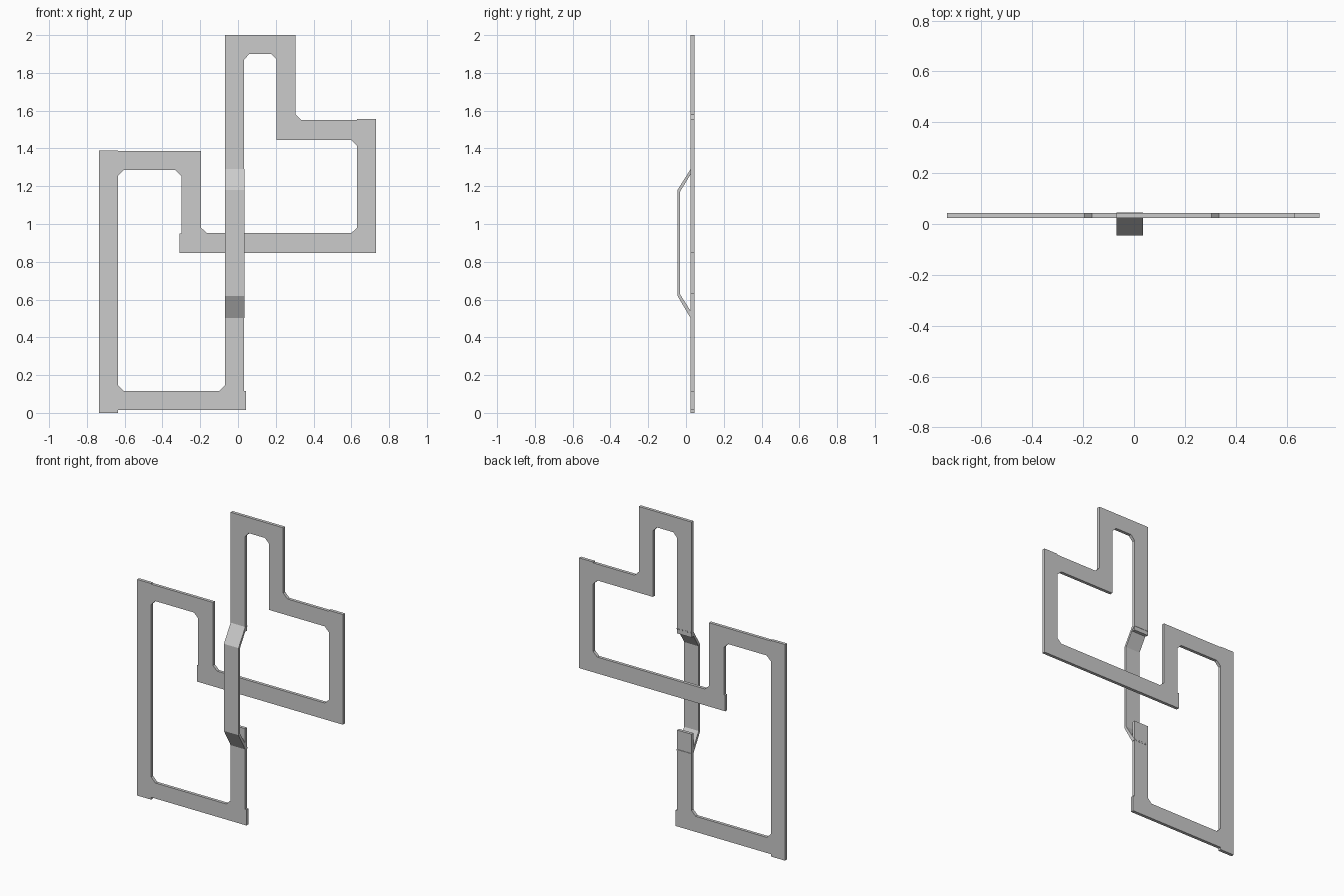
import bpy, bmesh
from mathutils import Vector


def extrude_profile(name, points, offset):
    """Make a solid from a closed flat outline pushed along an offset."""
    bm = bmesh.new()
    face = bm.faces.new([bm.verts.new(p) for p in points])
    ext = bmesh.ops.extrude_face_region(bm, geom=[face])
    moved = [g for g in ext["geom"] if isinstance(g, bmesh.types.BMVert)]
    bmesh.ops.translate(bm, verts=moved, vec=Vector(offset))
    bmesh.ops.recalc_face_normals(bm, faces=bm.faces[:])
    mesh = bpy.data.meshes.new(name)
    bm.to_mesh(mesh)
    bm.free()
    obj = bpy.data.objects.new(name, mesh)
    bpy.context.collection.objects.link(obj)
    return obj


# Flat band: one continuous open ribbon, outlined in x, z
band = [
    # inside of left loop, from the lower stub round to the crossbar
    (-0.07, 0.635), (-0.07, 0.145), (-0.10, 0.115), (-0.605, 0.115),
    (-0.635, 0.145), (-0.635, 1.255), (-0.605, 1.285), (-0.33, 1.285),
    (-0.30, 1.255), (-0.30, 0.95), (-0.31, 0.95), (-0.31, 0.847),
    # outside of right loop, up to the top
    (0.73, 0.847), (0.73, 1.556), (0.63, 1.556), (0.63, 1.55),
    (0.335, 1.55), (0.305, 1.58), (0.305, 2.0), (-0.07, 2.0), (-0.07, 1.257),
    # inside of right loop, back down to the crossbar
    (0.032, 1.257), (0.032, 1.87), (0.06, 1.9), (0.175, 1.9), (0.205, 1.87),
    (0.205, 1.445), (0.60, 1.445), (0.63, 1.415), (0.63, 0.98),
    (0.60, 0.952), (-0.165, 0.952), (-0.195, 0.98),
    # outside of left loop, back to the lower stub
    (-0.195, 1.386), (-0.635, 1.386), (-0.635, 1.39), (-0.735, 1.39),
    (-0.735, 0.0), (-0.635, 0.0), (-0.635, 0.015), (0.043, 0.015),
    (0.043, 0.117), (0.032, 0.117), (0.032, 0.635),
]
extrude_profile("looped_band", [(x, 0.024, z) for x, z in band], (0, 0.02, 0))

# Raised bridge: bent strip passing in front of the crossbar, profile in y, z
bridge = [
    (0.024, 1.29), (-0.045, 1.18), (-0.045, 0.62), (0.024, 0.502),
    (0.045, 0.502), (0.045, 0.51), (0.024, 0.54),
    (-0.031, 0.627), (-0.031, 1.172), (0.024, 1.262), (0.045, 1.285),
    (0.045, 1.29),
]
extrude_profile("raised_bridge", [(-0.069, y, z) for y, z in bridge], (0.104, 0, 0))
